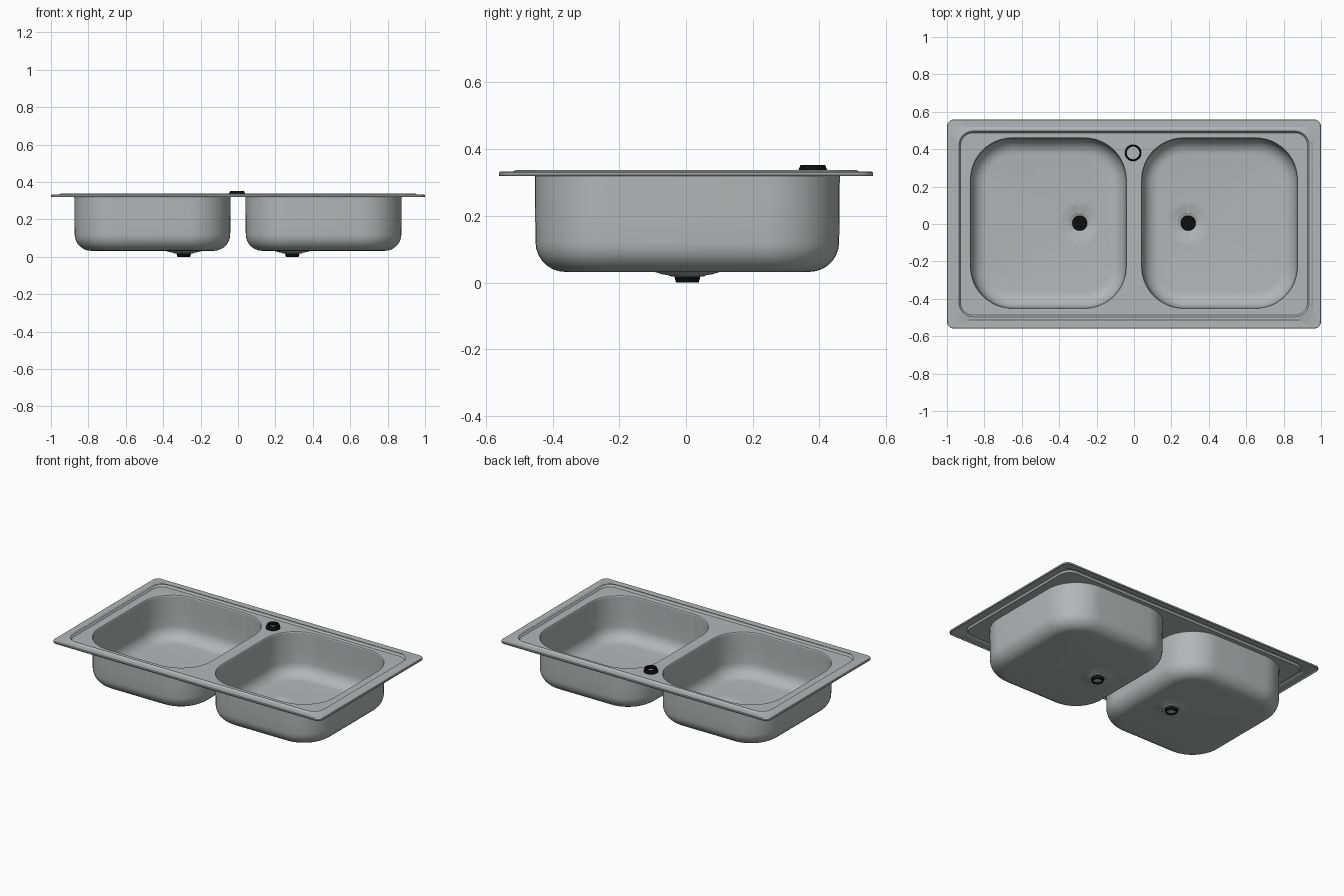
import bpy, bmesh, math

if "Cube" in bpy.data.objects:
    bpy.data.objects.remove(bpy.data.objects["Cube"])


def material(name, rgb):
    m = bpy.data.materials.new(name)
    m.diffuse_color = (*rgb, 1)
    m.use_nodes = True
    m.node_tree.nodes["Principled BSDF"].inputs["Base Color"].default_value = m.diffuse_color
    return m


STEEL = material("brushed steel", (0.45, 0.47, 0.47))
BLACK = material("black rubber", (0.004, 0.004, 0.004))


def rounded(cx, cy, hx, hy, r, n=12):
    """Outline of a rounded rectangle, counter-clockwise."""
    pts = []
    for k, (sx, sy) in enumerate(((1, 1), (-1, 1), (-1, -1), (1, -1))):
        for i in range(n + 1):
            a = math.pi / 2 * (k + i / n)
            pts.append((cx + sx * (hx - r) + r * math.cos(a),
                        cy + sy * (hy - r) + r * math.sin(a)))
    return pts


def ring(bm, pts, z):
    return [bm.verts.new((x, y, z)) for x, y in pts]


def loft(bm, rings):
    for a, b in zip(rings, rings[1:]):
        for i in range(len(a)):
            j = (i + 1) % len(a)
            bm.faces.new((a[i], a[j], b[j], b[i]))


def loop_edges(bm, loop):
    return [bm.edges.get((v, loop[(i + 1) % len(loop)])) for i, v in enumerate(loop)]


def finish(name, bm, mats, angle):
    me = bpy.data.meshes.new(name)
    bm.to_mesh(me)
    bm.free()
    for m in mats:
        me.materials.append(m)
    ob = bpy.data.objects.new(name, me)
    bpy.context.collection.objects.link(ob)
    bpy.ops.object.select_all(action='DESELECT')
    ob.select_set(True)
    bpy.context.view_layer.objects.active = ob
    bpy.ops.object.shade_smooth_by_angle(angle=math.radians(angle))
    return ob


def lathe(name, profile, centre, mat, segments=32):
    """Turn a (radius, z) profile about a vertical axis."""
    bm = bmesh.new()
    rings = []
    for r, z in profile:
        rings.append(ring(bm, [(centre[0] + r * math.cos(math.tau * i / segments),
                                centre[1] + r * math.sin(math.tau * i / segments))
                               for i in range(segments)], z))
    loft(bm, rings + rings[:1])
    bmesh.ops.recalc_face_normals(bm, faces=bm.faces)
    return finish(name, bm, [mat], 30)


def disc(name, r, z, depth, centre, mat):
    bpy.ops.mesh.primitive_cylinder_add(vertices=32, radius=r, depth=depth,
                                        location=(*centre, z))
    ob = bpy.context.object
    ob.name = name
    ob.data.materials.append(mat)


# Pressed sheet: folded lip, raised bead, recessed deck
bm = bmesh.new()
DECK = 0.326
lip = [(0, 0.040, 0.320), (0, 0.040, 0.330), (0.004, 0.037, 0.333),
       (0.042, 0.085, 0.333), (0.052, 0.085, 0.338),
       (0.064, 0.075, 0.338), (0.073, 0.066, DECK)]
rings = [ring(bm, rounded(0, 0, 1 - d, 0.56 - d, r), z) for d, r, z in lip]
loft(bm, rings)
border = loop_edges(bm, rings[-1])

# Two bowls: rolled rim, walls, rounded bottom, drain dish
FLOOR, FILLET = 0.036, 0.085
for side in (-1, 1):
    steps = [(-0.004, DECK), (0.0, 0.324), (0.003, 0.318), (0.004, 0.20)]
    for i in range(8):
        a = math.pi / 2 * i / 7
        steps.append((0.005 + FILLET * (1 - math.cos(a)),
                      FLOOR + FILLET * (1 - math.sin(a))))
    bowl = [ring(bm, rounded(side * 0.4575, 0.004, 0.417 - d, 0.456 - d, 0.225 - d), z)
            for d, z in steps]
    for r, z in ((0.115, FLOOR), (0.095, FLOOR - 0.001), (0.075, 0.029),
                 (0.056, 0.026), (0.052, 0.023), (0.038, 0.022)):
        bowl.append(ring(bm, rounded(side * 0.29, 0.004, r, r, r), z))
    loft(bm, bowl)
    border += loop_edges(bm, bowl[0])

# Flat deck between the bead and the bowl openings
bmesh.ops.triangle_fill(bm, edges=border, use_beauty=True, normal=(0, 0, 1))
bmesh.ops.recalc_face_normals(bm, faces=bm.faces)
if sum(f.normal.z * f.calc_area() for f in bm.faces) < 0:
    bmesh.ops.reverse_faces(bm, faces=bm.faces)
sink = finish("sink_sheet", bm, [STEEL], 22)
thick = sink.modifiers.new("thickness", 'SOLIDIFY')
thick.thickness = 0.004
thick.offset = -1

# Drain outlets under the bowls
for label, side in (("left", -1), ("right", 1)):
    c = (side * 0.29, 0.004)
    lathe(label + "_drain_collar",
          [(0.040, 0.021), (0.034, 0.0), (0.029, 0.0), (0.032, 0.017)], c, BLACK)
    disc(label + "_drain_opening", 0.040, 0.0205, 0.004, c, BLACK)
    disc(label + "_drain_underside", 0.032, 0.0145, 0.007, c, STEEL)

# Tap hole collar at the back of the deck
lathe("tap_hole_collar",
      [(0.044, DECK - 0.001), (0.043, 0.337), (0.037, 0.352), (0.034, 0.352),
       (0.036, DECK - 0.001)], (-0.005, 0.38), BLACK)
